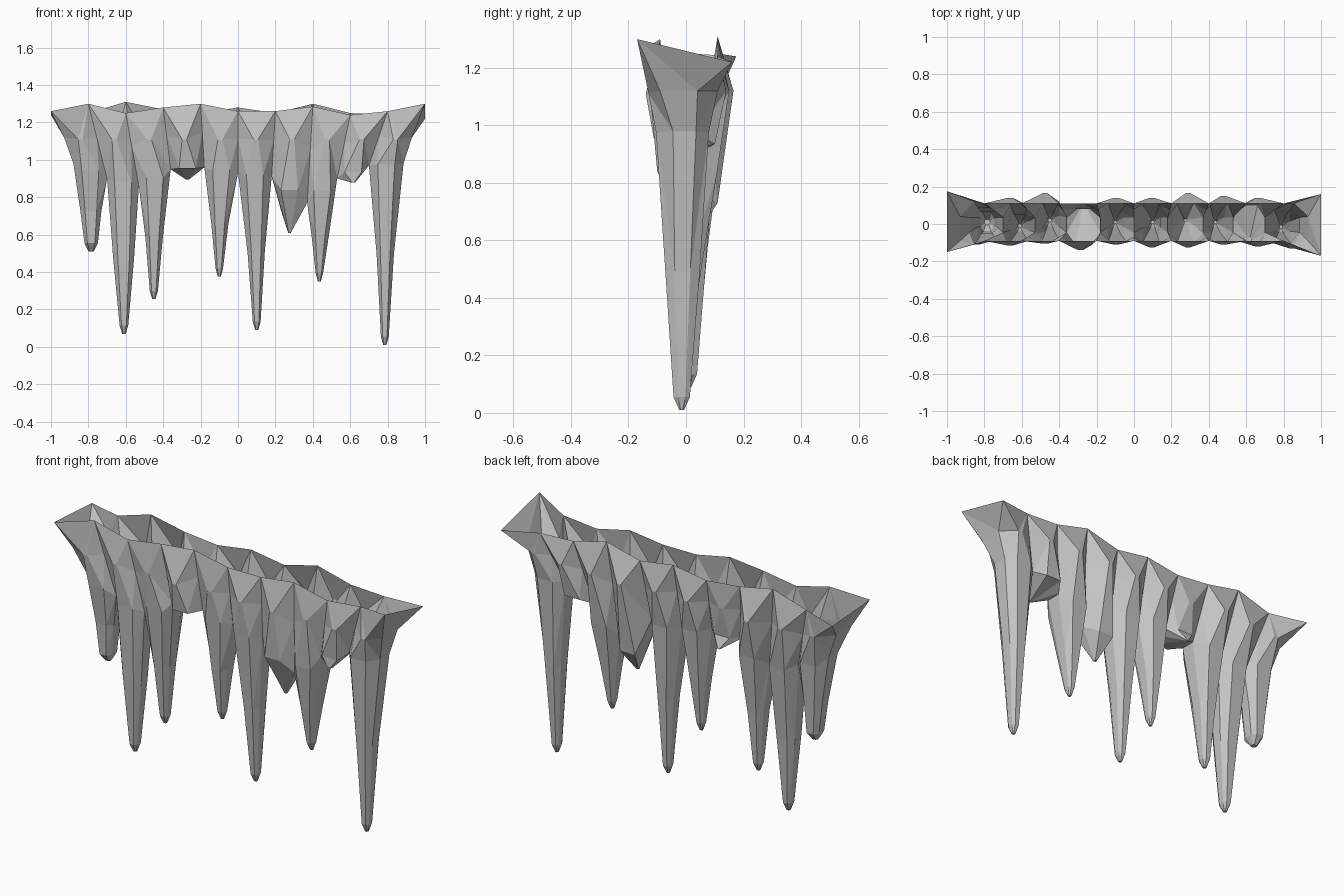
import bpy
import bmesh
from mathutils import Vector

cube = bpy.data.objects.get("Cube")
if cube:
    bpy.data.objects.remove(cube)

mat = bpy.data.materials.new("grey_ice")
mat.use_nodes = True
grey = (0.55, 0.55, 0.55, 1)
mat.diffuse_color = grey
mat.node_tree.nodes["Principled BSDF"].inputs["Base Color"].default_value = grey

# Rim heights at each cell boundary, front and back
rim_front = [1.26, 1.30, 1.25, 1.28, 1.30, 1.26, 1.26, 1.285, 1.24, 1.26, 1.30]
rim_back = [1.24, 1.25, 1.31, 1.27, 1.25, 1.28, 1.25, 1.30, 1.25, 1.24, 1.22]
# Valleys between neighbouring icicles (x, z)
valleys = [(-.88, .98), (-.70, .90), (-.53, .86), (-.36, .95), (-.18, .96), (0, .93),
           (.18, .91), (.37, .77), (.53, .90), (.70, .97), (.885, .98)]
# Tips: x, y, z, half width
tips = [(-.785, .01, .51, .036), (-.61, -.01, .07, .023), (-.45, .02, .255, .022),
        (-.27, .10, .895, .02), (-.10, .01, .375, .02), (.10, .01, .09, .021),
        (.275, .02, .61, .018), (.435, .01, .35, .02), (.615, -.085, .88, .03),
        (.785, -.015, .01, .021)]
bulge_front = [.11, .115, .105, .14, .11, .125, .125, .11, .12, .13]
bulge_back = [.12, .14, .165, .11, .14, .14, .165, .15, .14, .11]

bm = bmesh.new()


def face(*points):
    """Add a face, dropping repeated points."""
    verts = []
    for p in points:
        if not any((p - q).length < 1e-5 for q in verts):
            verts.append(p)
    if len(verts) > 2:
        bm.faces.new([bm.verts.new(p) for p in verts])


def octagon(x, y, z, hw, hd):
    """Ring starting with the front pair, then right, back and left pairs."""
    shape = [(-.55, -1), (.55, -1), (1, -.45), (1, .45),
             (.55, 1), (-.55, 1), (-1, .45), (-1, -.45)]
    return [Vector((x + hw * a, y + hd * b, z)) for a, b in shape]


def boundary(i):
    """Front and back points down a cell boundary: rim, shoulder, valley."""
    x = -1 + .2 * i
    vx, vz = valleys[i]
    yf, yb = {0: (-.15, .175), 10: (-.17, .16)}.get(i, (-.09, .11))
    front, back = Vector((x, yf, rim_front[i])), Vector((x, yb, rim_back[i]))
    low_f, low_b = Vector((vx, -.045, vz)), Vector((vx, .035, vz))
    if i in (0, 10):
        sx = .93 if i else -.93
        mid_f, mid_b = Vector((sx, -.09, 1.12)), Vector((sx, .04, 1.12))
    else:
        mid_f, mid_b = front.lerp(low_f, .45), back.lerp(low_b, .45)
    return (front, mid_f, low_f), (back, mid_b, low_b)


for i, (tx, ty, tz, hw) in enumerate(tips):
    lf, lb = boundary(i)
    rf, rb = boundary(i + 1)
    end_left, end_right = i == 0, i == len(tips) - 1

    # Bulged shoulder and body rings, sharing boundary points with neighbours
    def body(level, half, yf, yb, zf, zb):
        cx = (lf[level].x + rf[level].x) / 2
        f = [Vector((cx + s * half, yf, zf)) for s in (-1, 1)]
        b = [Vector((cx + s * half, yb, zb)) for s in (1, -1)]
        return f + [rf[level], rb[level]] + b + [lb[level], lf[level]]

    vz = (lf[2].z + rf[2].z) / 2
    length = vz - tz
    stub = length < .25
    # The wide stub hangs lower at the back
    low_back = .73 if i == 6 else vz
    back_y = .11 if i == 6 else bulge_back[i] * .72
    rings = [[lf[0], rf[0], rf[0], rb[0], rb[0], lb[0], lb[0], lf[0]],
             body(1, .012, -bulge_front[i], bulge_back[i], 1.11, 1.12),
             body(2, .045, -bulge_front[i] * .8, back_y, vz, low_back)]

    # Taper down to the tip; stubs close straight to a point
    if not stub:
        cx = (lf[2].x + rf[2].x) / 2
        wide = .056 if i < 2 else .046
        rings.append(octagon(cx * .3 + tx * .7, ty * .8, tz + length * .5, wide, .06))
        rings.append(octagon(tx, ty, tz + .045, hw, hw * 1.35))
    rings.append(octagon(tx, ty, tz, hw * .4, hw * .4))

    for level, (upper, lower) in enumerate(zip(rings, rings[1:])):
        for k in range(8):
            # Cells are open to each other above the valleys
            if level < 2 and ((k == 2 and not end_right) or (k == 6 and not end_left)):
                continue
            n = (k + 1) % 8
            face(upper[k], upper[n], lower[n], lower[k])
    face(*rings[-1])

bmesh.ops.remove_doubles(bm, verts=bm.verts[:], dist=.0005)
bmesh.ops.triangulate(bm, faces=[f for f in bm.faces if len(f.verts) == 4])
bmesh.ops.recalc_face_normals(bm, faces=bm.faces[:])
# Open shell: make sure the skin faces outward
outward = sum(f.normal.y * f.calc_area() * (1 if f.calc_center_median().y > 0 else -1)
              for f in bm.faces)
if outward < 0:
    bmesh.ops.reverse_faces(bm, faces=bm.faces[:])

mesh = bpy.data.meshes.new("icicle_row")
bm.to_mesh(mesh)
bm.free()
mesh.materials.append(mat)
icicles = bpy.data.objects.new("icicle_row", mesh)
bpy.context.collection.objects.link(icicles)
